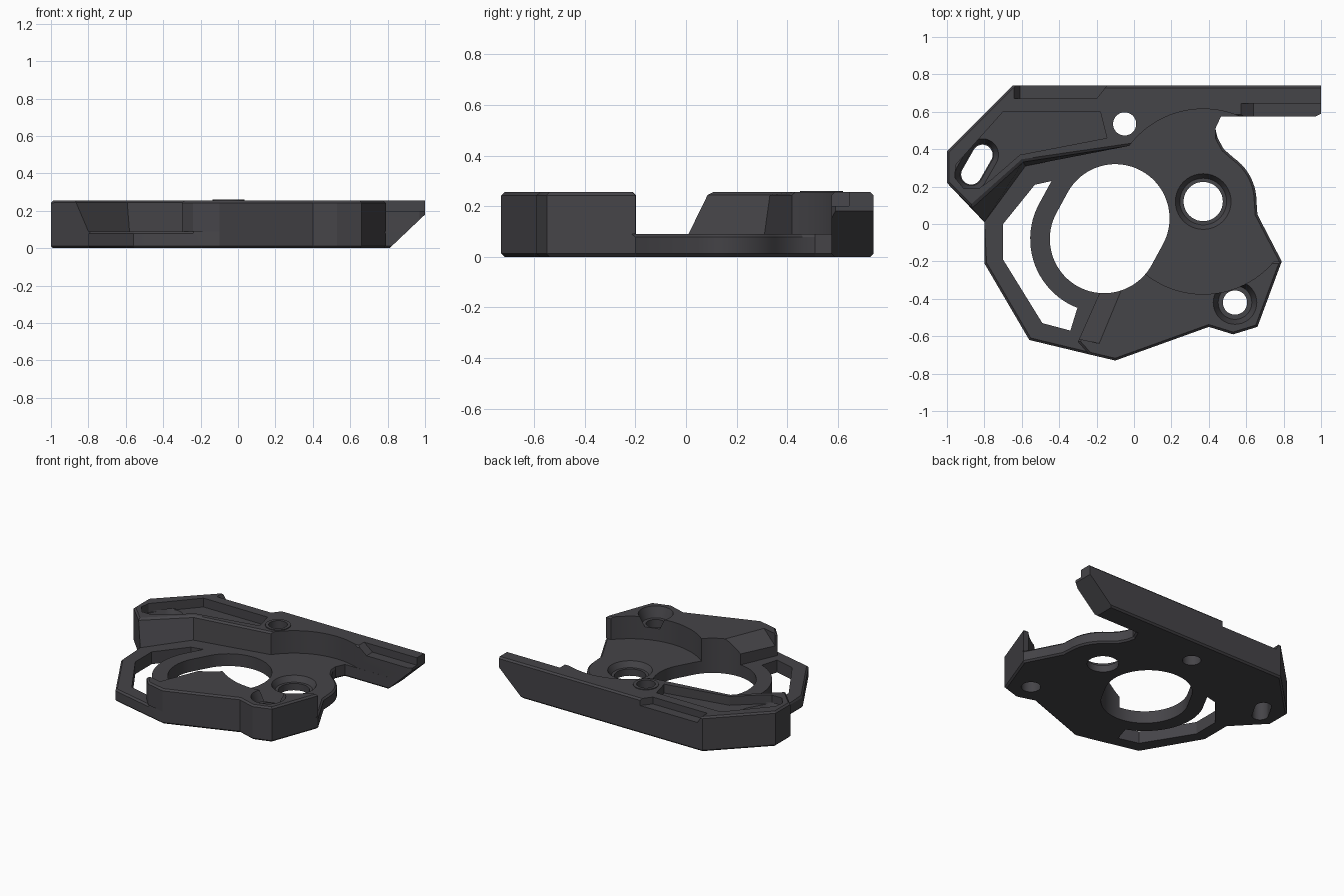
import bpy, bmesh, math

if "Cube" in bpy.data.objects:
    bpy.data.objects.remove(bpy.data.objects["Cube"])

PLATE, TOP = 0.09, 0.255

dark_grey = bpy.data.materials.new("dark_grey")
dark_grey.diffuse_color = (0.06, 0.058, 0.065, 1)
dark_grey.use_nodes = True
dark_grey.node_tree.nodes["Principled BSDF"].inputs["Base Color"].default_value = dark_grey.diffuse_color


def arc(cx, cy, r, a0, a1, n=16):
    """Points on an arc, angles in degrees."""
    return [(cx + r * math.cos(math.radians(a0 + (a1 - a0) * i / n)),
             cy + r * math.sin(math.radians(a0 + (a1 - a0) * i / n))) for i in range(n + 1)]


def capsule(p, q, r, n=24):
    """Outline of a round-ended slot from p to q."""
    a = math.degrees(math.atan2(q[1] - p[1], q[0] - p[0]))
    return arc(*q, r, a - 90, a + 90, n) + arc(*p, r, a + 90, a + 270, n)


def circle(x, y, r, n=40):
    return arc(x, y, r, 0, 360 - 360 / n, n - 1)


def solid(name, ring_a, ring_b, chamfer=0.0, rule=None):
    """Closed solid between two 3D rings; edges picked by the rule are chamfered."""
    bm = bmesh.new()
    a = [bm.verts.new(p) for p in ring_a]
    b = [bm.verts.new(p) for p in ring_b]
    bm.faces.new(a)
    bm.faces.new(b)
    for i in range(len(a)):
        j = (i + 1) % len(a)
        bm.faces.new((a[i], a[j], b[j], b[i]))
    bmesh.ops.recalc_face_normals(bm, faces=bm.faces)
    if chamfer:
        edges = [e for e in bm.edges if abs(e.verts[0].co.z - e.verts[1].co.z) < 1e-5
                 and rule((e.verts[0].co + e.verts[1].co) / 2)]
        bmesh.ops.bevel(bm, geom=edges, offset=chamfer, segments=1, affect='EDGES')
    me = bpy.data.meshes.new(name)
    bm.to_mesh(me)
    bm.free()
    me.materials.append(dark_grey)
    ob = bpy.data.objects.new(name, me)
    bpy.context.collection.objects.link(ob)
    return ob


def prism(name, pts, z0, z1, top=None, **kw):
    return solid(name, [(x, y, z0) for x, y in pts], [(x, y, z1) for x, y in (top or pts)], **kw)


def combine(body, other, op):
    """Apply a boolean and discard the helper."""
    m = body.modifiers.new("cut", 'BOOLEAN')
    m.operation, m.object, m.solver = op, other, 'EXACT'
    bpy.context.view_layer.objects.active = body
    bpy.ops.object.modifier_apply(modifier=m.name)
    bpy.data.objects.remove(other)


def cut(body, other):
    combine(body, other, 'DIFFERENCE')


# Base plate
corner_back = [(1, 0.74), (-0.65, 0.74), (-1, 0.39), (-1, 0.22), (-0.80, 0.01)]
front_edge = [(-0.24, -0.697), (-0.10, -0.73), (0.40, -0.55), (0.53, -0.59), (0.66, -0.55), (0.79, -0.20)]
outline = (corner_back + [(-0.80, -0.21), (-0.56, -0.62)] + front_edge
           + [(0.66, 0.05)] + arc(0.37, 0.12, 0.285, 0, 55, 10)
           + [(0.48, 0.40), (0.447, 0.46), (0.435, 0.51), (0.465, 0.575), (0.97, 0.575), (1, 0.59)])


def plate_edges(c):
    frame = c.x < -0.3 and c.y < -0.05
    right = 0.4 < c.x < 0.75 and -0.1 < c.y < 0.54
    return c.z < 0.01 or frame or right


body = prism("mounting_plate", outline, 0, PLATE, chamfer=0.012, rule=plate_edges)

# Front raised block, bounded by the round clearance pocket
pocket = (0.37, 0.12, 0.495)
front = [(-0.30, -0.63)] + front_edge + arc(*pocket, 320, 226, 24) + [(-0.05, -0.2), (-0.18, -0.36)]
block = prism("front_block", front, PLATE, TOP, chamfer=0.012,
              rule=lambda c: c.z > 0.2 and math.hypot(c.x - 0.37, c.y - 0.12) > 0.5)
combine(body, block, 'UNION')

# Back raised block with the long rail and a leaning left face
inner = arc(*pocket, 143, 67, 24) + [(0.97, 0.575), (1, 0.59)]
low = corner_back + [(-0.58, 0.31)] + inner
high = corner_back[:-1] + [(-0.87, 0.09), (-0.595, 0.335)] + inner
high[7 - 1 + 0] = inner[0]
block = prism("back_block", low, PLATE, TOP, top=high, chamfer=0.012,
              rule=lambda c: c.z > 0.2 and c.x < 0.9 and math.hypot(c.x - 0.37, c.y - 0.12) > 0.5)
combine(body, block, 'UNION')

# Low rim around the back screw hole
combine(body, prism("rim", circle(-0.05, 0.535, 0.085), 0.2, 0.26), 'UNION')

# Shallow recess on the back block
recess = [(-0.61, 0.37), (-0.76, 0.24), (-0.83, 0.19), (-0.91, 0.19), (-0.96, 0.25),
          (-0.95, 0.32), (-0.70, 0.60), (-0.18, 0.60), (-0.145, 0.46)]
cut(body, prism("recess", recess, 0.19, 0.3))

# Adjustment slot with its wider seat
p, q = (-0.87, 0.265), (-0.81, 0.37)
cut(body, prism("seat", capsule(p, q, 0.06), 0.13, 0.2, top=capsule(p, q, 0.09)))
cut(body, prism("slot", capsule(p, q, 0.054), -0.1, 0.3))

# Main bore
c1, c2 = (-0.16, -0.08), (-0.10, 0.03)
cut(body, prism("bore", capsule(c1, c2, 0.29, 40), -0.1, 0.4))

# Window between the left frame and the bore ring
window = prism("window", [(-0.70, 0.0), (-0.70, -0.19), (-0.49, -0.53), (-0.34, -0.57), (-0.30, -0.44),
                          (-0.2, -0.1), (-0.2, 0.1), (-0.37, 0.245), (-0.53, 0.21)], -0.1, PLATE + 0.005)
cut(window, prism("ring", capsule(c1, c2, 0.395, 40), -0.2, 0.3))
cut(body, window)

# Screw holes: x, y, radius, countersink radius, countersink floor, surface
for x, y, r, rc, z0, z1 in [(0.37, 0.12, 0.105, 0.155, 0.05, PLATE),
                            (0.54, -0.42, 0.065, 0.12, 0.18, TOP)]:
    cut(body, prism("sink", circle(x, y, rc - 0.03), z0, z1 + 0.01, top=circle(x, y, rc)))
    cut(body, prism("hole", circle(x, y, r), -0.1, 0.4))
cut(body, prism("hole", circle(-0.05, 0.535, 0.062), -0.1, 0.4))


def side_cut(name, profile, y0, y1):
    """Cut an x-z profile through a y range."""
    cut(body, solid(name, [(x, y0, z) for x, z in profile], [(x, y1, z) for x, z in profile]))


# Slanted rail tip, rail step, and shallow step along the back edge
side_cut("tip", [(0.799, -0.0105), (1.02, 0.199), (1.02, -0.0105)], 0.5, 0.8)
side_cut("rail_step", [(0.565, 0.26), (0.64, 0.2), (1.05, 0.2), (1.05, 0.26)], 0.56, 0.645)
cut(body, prism("back_step", [(-0.61, 0.67), (-0.20, 0.67), (-0.13, 0.76), (-0.61, 0.76)], 0.205, 0.3,
                top=[(-0.67, 0.67), (-0.20, 0.67), (-0.13, 0.76), (-0.67, 0.76)]))

# Sloped ledge on the left end of the front block
ramp = [(-0.31, -0.61, 0.15), (-0.18, -0.64, 0.26), (-0.31, -0.61, 0.3)]
cut(body, solid("ledge", ramp, [(x + 0.12, y + 0.29, z) for x, y, z in ramp]))

bpy.ops.object.select_all(action='DESELECT')
body.select_set(True)
bpy.context.view_layer.objects.active = body
bpy.ops.object.shade_smooth_by_angle(angle=math.radians(25))
